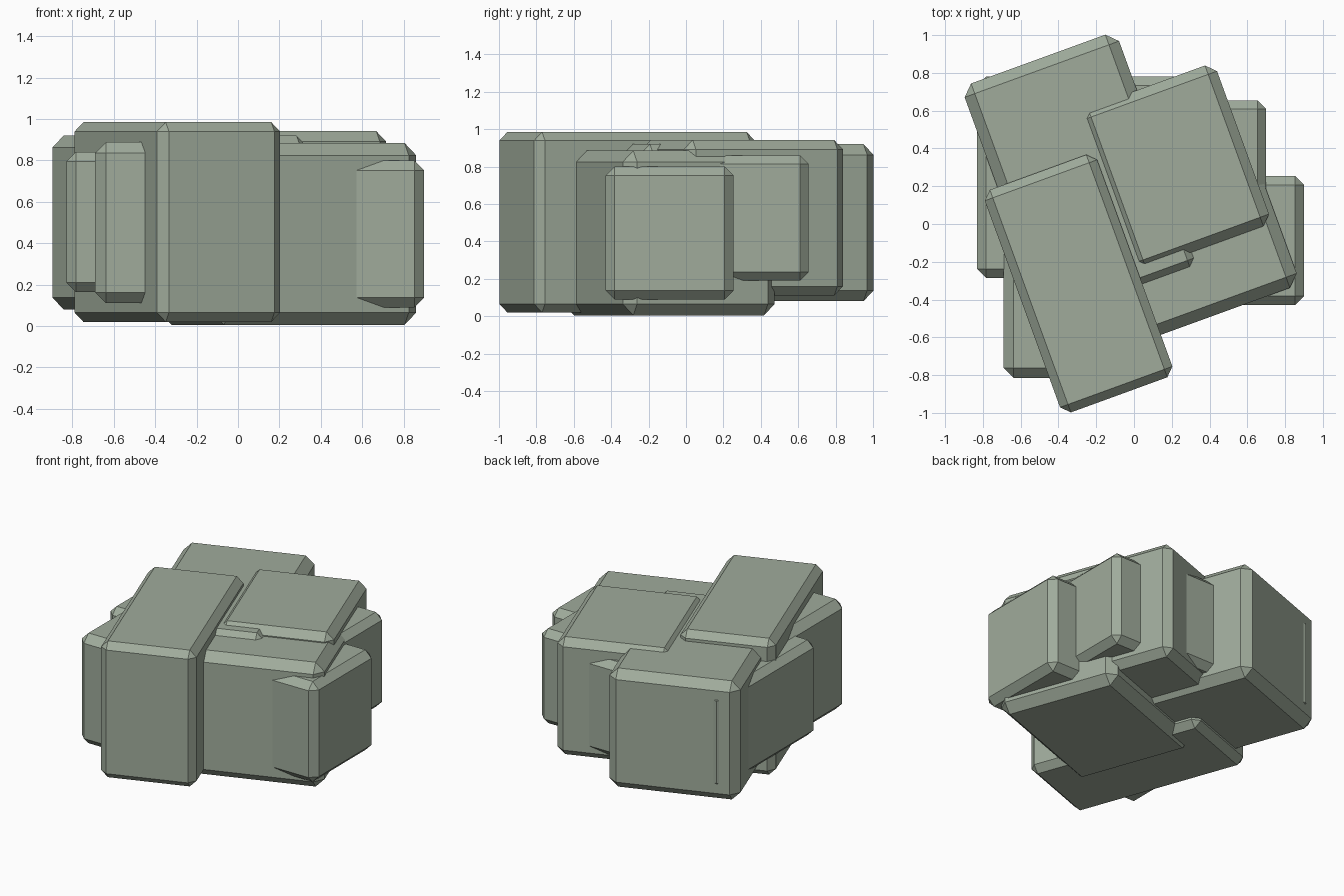
import bpy
import math
from mathutils import Matrix, Vector

cube = bpy.data.objects.get("Cube")
if cube:
    bpy.data.objects.remove(cube, do_unlink=True)

# Single mossy grey stone colour
stone = bpy.data.materials.new("sage_grey_stone")
stone.use_nodes = True
colour = (0.35, 0.41, 0.33, 1.0)
stone.diffuse_color = colour
bsdf = next(n for n in stone.node_tree.nodes if n.type == "BSDF_PRINCIPLED")
bsdf.inputs["Base Color"].default_value = colour
bsdf.inputs["Roughness"].default_value = 0.9


def block(name, low, high, chamfer, turn=0):
    """Chamfered block between two corners, turned about the vertical axis."""
    low, high = Vector(low), Vector(high)
    spin = Matrix.Rotation(math.radians(turn), 4, "Z")
    bpy.ops.mesh.primitive_cube_add(size=1)
    ob = bpy.context.object
    ob.name = name
    ob.data.transform(Matrix.Diagonal((*(high - low), 1)))
    ob.location = spin @ ((low + high) / 2)
    ob.rotation_euler.z = math.radians(turn)
    ob.data.materials.append(stone)
    bevel = ob.modifiers.new("chamfer", "BEVEL")
    bevel.width = chamfer
    bevel.segments = 1
    return ob


# Large turned blocks, corners measured along their own axes
TURN = 20
block("front_tall_block", (-0.70, -0.823, 0.02), (-0.067, 0.431, 0.985), 0.045, TURN)
block("back_long_block", (-0.613, -0.335, 0.08), (0.257, 0.994, 0.92), 0.057, TURN)
block("base_wide_block", (-0.328, -0.60, 0.005), (0.72, 0.264, 0.885), 0.06, TURN)
block("top_back_block", (-0.07, -0.245, 0.11), (0.69, 0.66, 0.942), 0.05, TURN)

# Square-on blocks filling the gaps
block("left_side_block", (0.20, -0.43, 0.09), (0.90, 0.255, 0.80), 0.048)
block("left_back_block", (0.10, -0.05, 0.19), (0.70, 0.655, 0.86), 0.046)
block("core_block", (-0.83, -0.285, 0.165), (0.30, 0.78, 0.84), 0.046)
block("right_front_block", (-0.69, -0.815, 0.11), (-0.10, 0.05, 0.89), 0.053)
